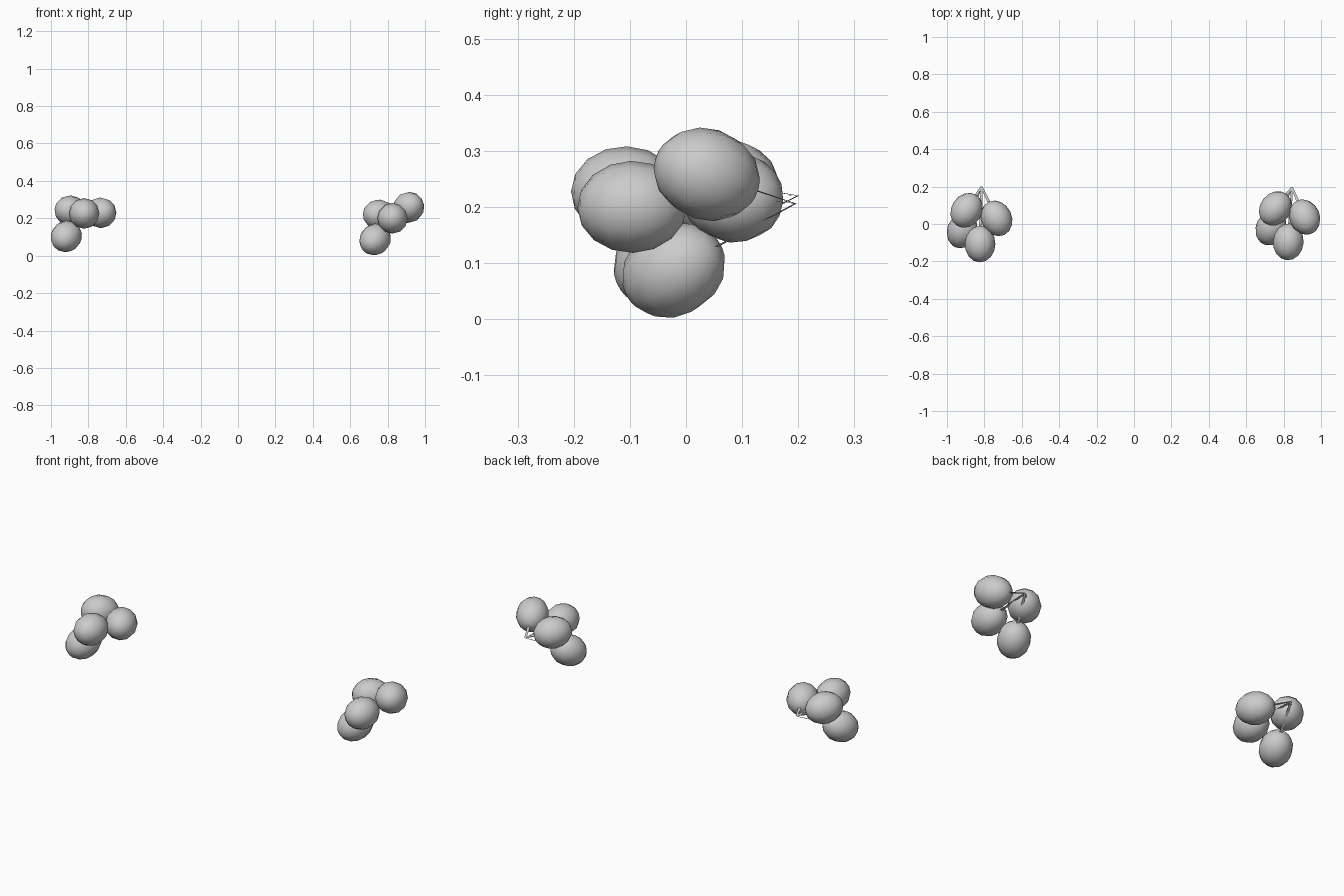
import bpy, bmesh
from mathutils import Vector, Matrix

if "Cube" in bpy.data.objects:
    bpy.data.objects.remove(bpy.data.objects["Cube"])

R, L = 0.082, 0.098  # berry radius and half length


def add_mesh(name, bm, smooth):
    me = bpy.data.meshes.new(name)
    bm.to_mesh(me)
    bm.free()
    for p in me.polygons:
        p.use_smooth = smooth
    ob = bpy.data.objects.new(name, me)
    bpy.context.collection.objects.link(ob)
    return ob


def berry(name, c, apex):
    # low-poly ellipsoid with its long axis pointing at the stem joint
    bm = bmesh.new()
    bmesh.ops.create_uvsphere(bm, u_segments=12, v_segments=8, radius=1)
    rot = (apex - c).to_track_quat('Z', 'Y').to_matrix().to_4x4()
    m = Matrix.Translation(c) @ rot @ Matrix.Diagonal((R, R, L, 1))
    bmesh.ops.transform(bm, matrix=m, verts=bm.verts)
    add_mesh(name, bm, True)


def stem(name, c, apex):
    # thin flat ribbon from the joint into the berry
    d = (apex - c).normalized()
    side = d.cross(Vector((0, 0, 1))).normalized()
    end = c + d * (L * 0.9)
    bm = bmesh.new()
    pts = [end - side * 0.008, end + side * 0.008,
           apex + side * 0.005, apex - side * 0.005]
    bm.faces.new([bm.verts.new(p) for p in pts])
    add_mesh(name, bm, False)


clusters = {
    "left": ((-0.815, 0.2, 0.22),
             [(-0.918, -0.036, 0.103), (-0.895, 0.073, 0.24),
              (-0.823, -0.107, 0.226), (-0.735, 0.03, 0.229)]),
    "right": ((0.845, 0.195, 0.206),
              [(0.733, -0.022, 0.087), (0.756, 0.083, 0.218),
               (0.825, -0.096, 0.2), (0.912, 0.037, 0.258)]),
}

for side, (apex, centres) in clusters.items():
    apex = Vector(apex)
    for i, c in enumerate(centres, 1):
        berry(f"{side}_berry_{i}", Vector(c), apex)
        stem(f"{side}_stem_{i}", Vector(c), apex)
